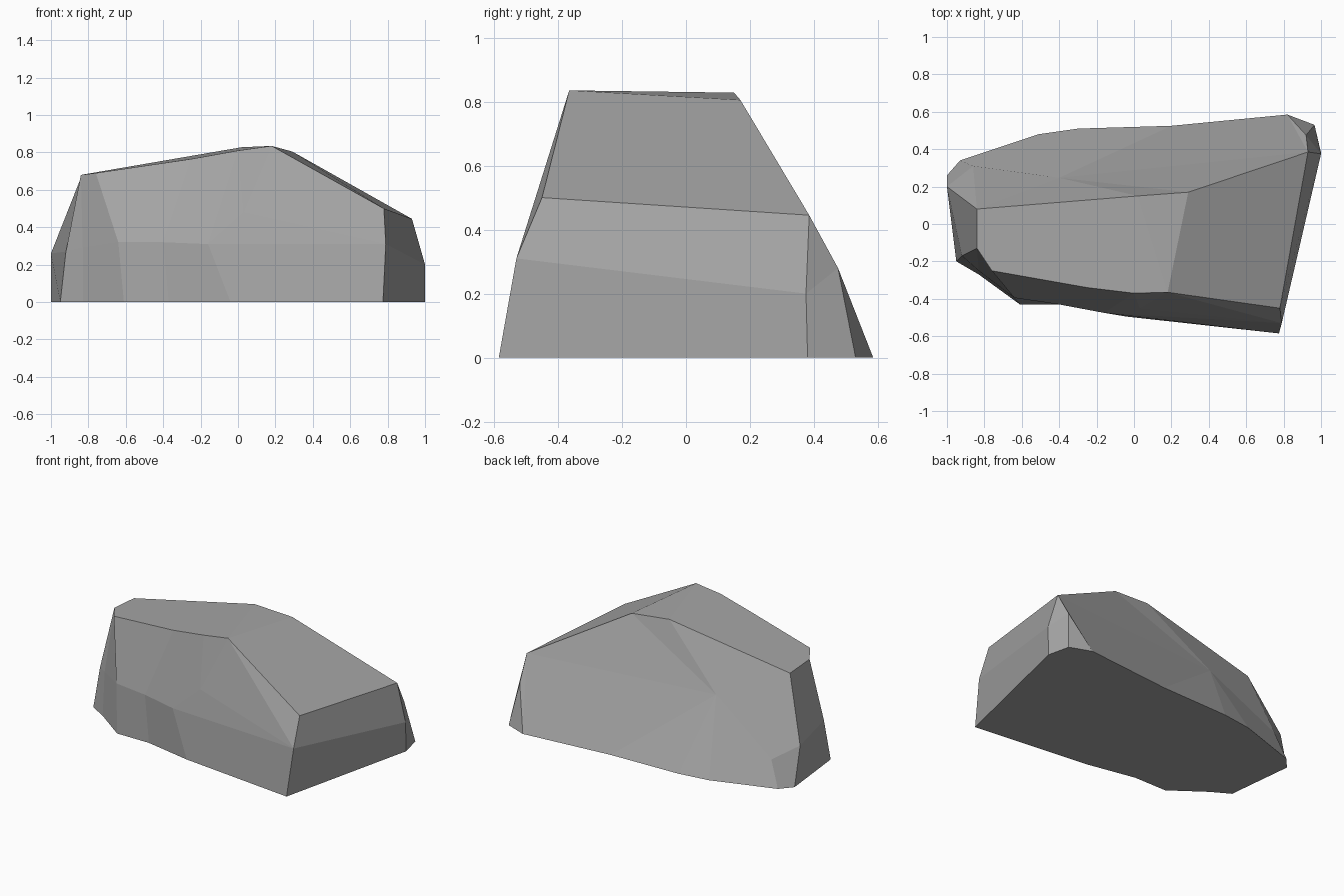
import bpy
import bmesh

cube = bpy.data.objects.get("Cube")
if cube:
    bpy.data.objects.remove(cube, do_unlink=True)

# Grey stone material
stone = bpy.data.materials.new("grey_stone")
stone.use_nodes = True
stone.diffuse_color = (0.38, 0.38, 0.38, 1)
stone.node_tree.nodes["Principled BSDF"].inputs["Base Color"].default_value = stone.diffuse_color

# Corners shared by several columns
front_foot, front_belt = (.775, -.585, 0), (.79, -.53, .31)
left_foot, left_belt, left_tip = (.82, .585, 0), (.92, .475, .28), (.93, .385, .445)
right_front_tip, right_back_tip = (-.84, -.13, .68), (-.84, .08, .665)
back_belt = (-.4, .247, .465)
crest_front, crest_back, summit = (.18, -.365, .835), (.29, .17, .805), (.02, .15, .828)
brow = (.78, -.45, .5)

# Columns of foot, belt and rim corners, going round from the front left corner
columns = [
    (front_foot, front_belt, brow),
    (front_foot, front_belt, crest_front),
    ((-.04, -.495, 0), (-.16, -.475, .31), (0, -.37, .81)),
    ((-.37, -.43, 0), (-.4, -.43, .32), (-.25, -.34, .765)),
    ((-.61, -.43, 0), (-.64, -.395, .32), (-.76, -.25, .69)),
    ((-.83, -.27, 0), (-.83, -.25, .29), right_front_tip),
    ((-.95, -.2, 0), (-.92, -.17, .27), right_front_tip),
    ((-1, .26, 0), (-1, .2, .26), right_back_tip),
    ((-.93, .34, 0), (-.86, .31, .17), right_back_tip),
    ((-.51, .48, 0), back_belt, right_back_tip),
    ((-.3, .51, 0), back_belt, summit),
    ((.2, .525, 0), back_belt, crest_back),
    (left_foot, left_tip, left_tip),
    (left_foot, left_belt, left_tip),
    ((.965, .53, 0), left_belt, left_tip),
    ((1, .38, 0), (1, .375, .2), left_tip),
]

bm = bmesh.new()
corners = {}


def face(points):
    """Add a face, merging repeated corners and skipping collapsed ones."""
    points = list(dict.fromkeys(points))
    if len(points) < 3:
        return None
    for p in points:
        if p not in corners:
            corners[p] = bm.verts.new(p)
    return bm.faces.new([corners[p] for p in points])


# Side facets: a lower and an upper band
front_facet = None
for a, b in zip(columns, columns[1:] + columns[:1]):
    face((a[0], b[0], b[1], a[1]))
    upper = face((a[1], b[1], b[2], a[2]))
    if a[2] == crest_front:
        front_facet = upper

# Underside, sloping top and upper top
face([c[0] for c in columns])
face((brow, crest_front, crest_back, left_tip))
face((crest_front, summit, crest_back))
rim = [c[2] for c in columns]
face(rim[rim.index(crest_front):rim.index(summit) + 1])

# Slight swell in the middle of the front
swell = bmesh.ops.poke(bm, faces=[front_facet])["verts"][0]
swell.co = (.03, -.45, .48)

bmesh.ops.recalc_face_normals(bm, faces=bm.faces)
mesh = bpy.data.meshes.new("boulder")
bm.to_mesh(mesh)
bm.free()
mesh.materials.append(stone)
mesh.shade_flat()
boulder = bpy.data.objects.new("boulder", mesh)
bpy.context.collection.objects.link(boulder)
